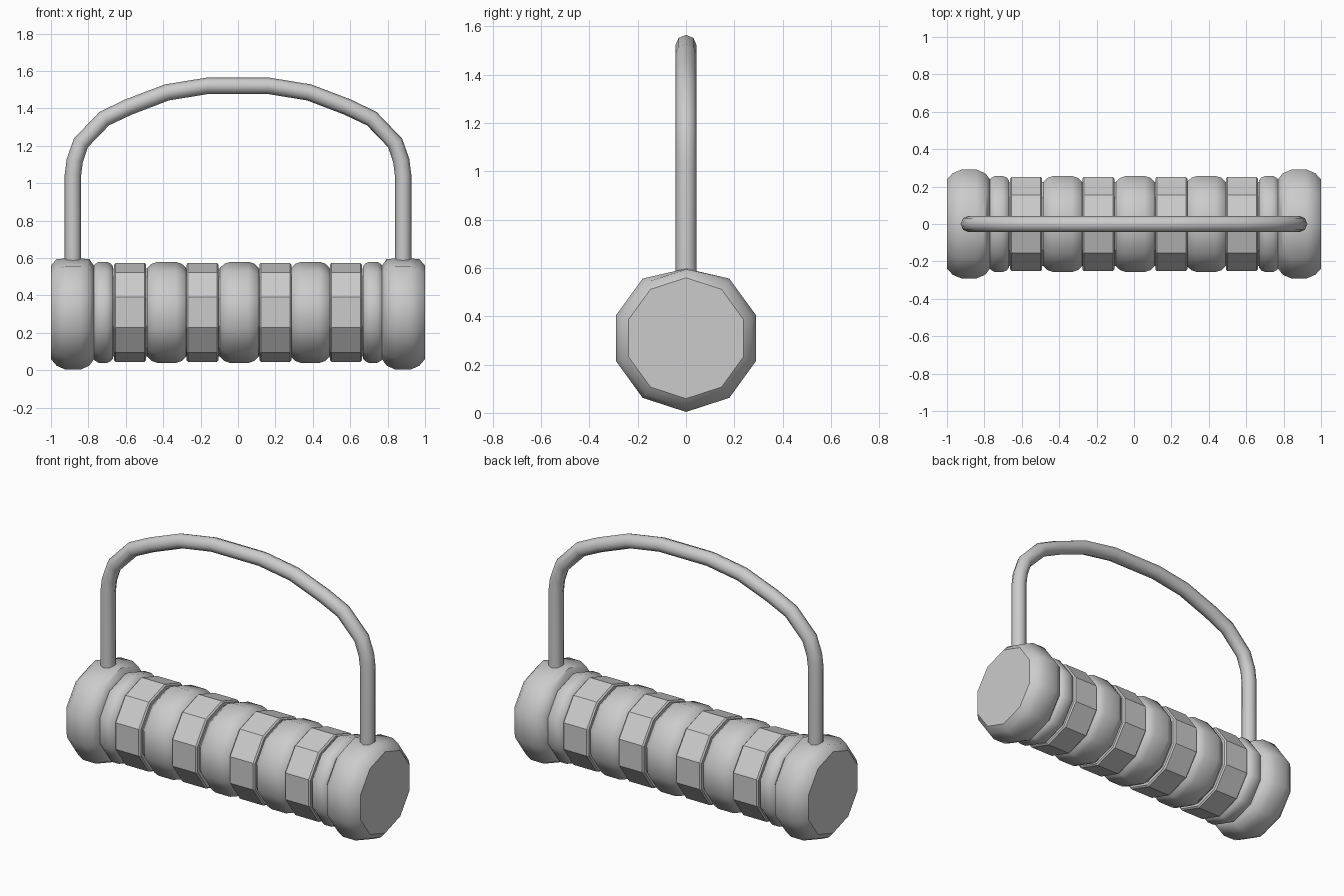
import bpy, bmesh, math

if "Cube" in bpy.data.objects:
    bpy.data.objects.remove(bpy.data.objects["Cube"])

SIDES = 10
AXIS_Z = 0.309


def revolve(name, profile, smooth=True):
    """Ten-sided solid turned about the x axis from (x, radius) points."""
    bm = bmesh.new()
    rings = []
    for x, r in profile:
        ring = []
        for i in range(SIDES):
            a = math.pi / 2 + 2 * math.pi * i / SIDES
            z = min(AXIS_Z + r * math.sin(a), 0.597)
            ring.append(bm.verts.new((x, r * math.cos(a), z)))
        rings.append(ring)
    for a, b in zip(rings, rings[1:]):
        for i in range(SIDES):
            j = (i + 1) % SIDES
            bm.faces.new((a[i], a[j], b[j], b[i]))
    bm.faces.new(rings[0])
    bm.faces.new(rings[-1])
    bmesh.ops.recalc_face_normals(bm, faces=bm.faces)
    me = bpy.data.meshes.new(name)
    bm.to_mesh(me)
    bm.free()
    ob = bpy.data.objects.new(name, me)
    bpy.context.collection.objects.link(ob)
    if smooth:
        bpy.ops.object.select_all(action='DESELECT')
        ob.select_set(True)
        bpy.context.view_layer.objects.active = ob
        bpy.ops.object.shade_smooth_by_angle(angle=math.radians(38))
    return ob


# Core rod seen in the grooves
revolve("core", [(-0.8, 0.235), (0.8, 0.235)], False)

# Rounded end caps and the thin collars beside them
cap = [(0.77, 0.25), (0.795, 0.285), (0.84, 0.305), (0.925, 0.305), (0.97, 0.285), (1.0, 0.25)]
collar = [(0.667, 0.245), (0.68, 0.26), (0.70, 0.27), (0.745, 0.27), (0.765, 0.258), (0.78, 0.24)]
for side, s in (("left", -1), ("right", 1)):
    revolve(side + "_end_cap", [(s * x, r) for x, r in cap])
    revolve(side + "_collar", [(s * x, r) for x, r in collar])

# Faceted flat bands
for i, c in enumerate((-0.577, -0.19, 0.2, 0.577)):
    revolve(f"flat_band_{i + 1}", [(c - 0.086, 0.255), (c - 0.078, 0.264),
                                   (c + 0.078, 0.264), (c + 0.086, 0.255)], False)

# Bulging bands between them
for i, c in enumerate((-0.381, 0.007, 0.387)):
    half = [(0.103, 0.238), (0.08, 0.26), (0.05, 0.27)]
    revolve(f"round_band_{i + 1}", [(c - d, r) for d, r in half] +
            [(c + d, r) for d, r in reversed(half)])

# Arched carrying handle
arc = [(0.883, 0.5), (0.883, 1.04), (0.873, 1.12), (0.84, 1.215), (0.715, 1.345),
       (0.585, 1.407), (0.38, 1.485), (0.165, 1.52)]
path = [(-x, z) for x, z in arc] + [(x, z) for x, z in reversed(arc)]
cu = bpy.data.curves.new("handle", 'CURVE')
cu.dimensions = '3D'
cu.bevel_depth = 0.044
cu.bevel_resolution = 2
cu.use_fill_caps = True
sp = cu.splines.new('POLY')
sp.points.add(len(path) - 1)
for p, (x, z) in zip(sp.points, path):
    p.co = (x, 0, z, 1)
sp.use_smooth = True
handle = bpy.data.objects.new("handle", cu)
bpy.context.collection.objects.link(handle)
